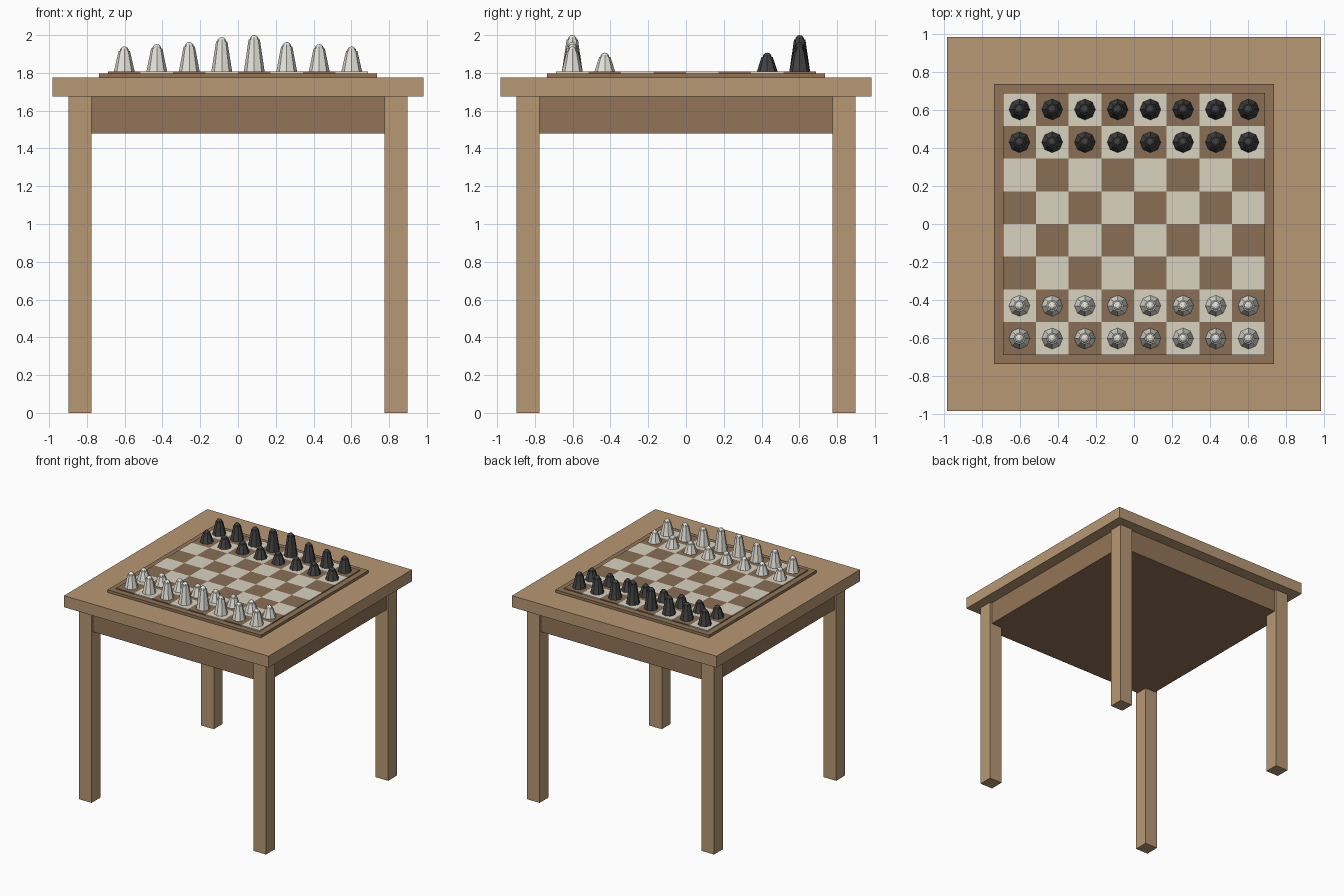
import bpy, bmesh
from mathutils import Matrix

if "Cube" in bpy.data.objects:
    bpy.data.objects.remove(bpy.data.objects["Cube"])


def material(name, rgb):
    m = bpy.data.materials.new(name)
    m.diffuse_color = [((c / 255 + 0.055) / 1.055) ** 2.4 for c in rgb] + [1]
    m.use_nodes = True
    m.node_tree.nodes["Principled BSDF"].inputs["Base Color"].default_value = m.diffuse_color
    return m


wood = material("wood", (184, 152, 117))
dark_wood = material("dark_wood", (146, 116, 88))
light_square = material("light_square", (218, 210, 192))
dark_square = material("dark_square", (138, 111, 86))
ivory = material("ivory", (230, 228, 220))
ebony = material("ebony", (66, 66, 68))


def finish(name, bm, mats, loc=(0, 0, 0)):
    me = bpy.data.meshes.new(name)
    bm.to_mesh(me)
    bm.free()
    for m in mats:
        me.materials.append(m)
    ob = bpy.data.objects.new(name, me)
    ob.location = loc
    bpy.context.collection.objects.link(ob)
    return ob


def box(name, cx, cy, half, z0, z1, mat):
    bm = bmesh.new()
    size = Matrix.Diagonal((2 * half, 2 * half, z1 - z0, 1))
    bmesh.ops.create_cube(bm, size=1, matrix=size)
    return finish(name, bm, [mat], (cx, cy, (z0 + z1) / 2))


# Table
box("table_top", 0, 0, 0.982, 1.675, 1.775, wood)
box("apron", 0, 0, 0.88, 1.478, 1.675, dark_wood)
for sx, side in ((-1, "left"), (1, "right")):
    for sy, end in ((-1, "front"), (1, "back")):
        box(f"{end}_{side}_leg", sx * 0.837, sy * 0.837, 0.061, 0, 1.675, wood)

# Board frame
BOARD_Z = 1.807
SQ = 0.172
box("board_frame", 0, 0, 0.737, 1.775, 1.798, dark_wood)

# Checkered playing field: gridded slab with alternating materials
bm = bmesh.new()
bmesh.ops.create_grid(bm, x_segments=8, y_segments=8, size=4 * SQ)
tops = bm.faces[:]
for f in tops:
    c = f.calc_center_median()
    f.material_index = (int(c.x / SQ + 4) + int(c.y / SQ + 4)) % 2
ext = bmesh.ops.extrude_face_region(bm, geom=tops, use_keep_orig=True)
for v in (g for g in ext["geom"] if isinstance(g, bmesh.types.BMVert)):
    v.co.z += BOARD_Z - 1.798
bmesh.ops.recalc_face_normals(bm, faces=bm.faces)
# rim faces take the colour of the square they border
for f in bm.faces:
    if abs(f.normal.z) < 0.5:
        c = f.calc_center_median() - f.normal * SQ / 2
        f.material_index = (int(c.x / SQ + 4) + int(c.y / SQ + 4)) % 2
finish("playing_field", bm, [dark_square, light_square], (0, 0, 1.798))


# Chess pieces: eight-sided tapered body with a small ball on top
def piece(name, x, y, top, mat):
    ball = 0.024
    h = top - ball - BOARD_Z
    bm = bmesh.new()
    bmesh.ops.create_cone(bm, cap_ends=True, segments=8, radius1=0.055,
                          radius2=0.03, depth=h,
                          matrix=Matrix.Translation((0, 0, h / 2)))
    bmesh.ops.create_uvsphere(bm, u_segments=8, v_segments=6, radius=ball,
                              matrix=Matrix.Translation((0, 0, h)))
    finish(name, bm, [mat], (x, y, BOARD_Z))


ranks = [("rook", 1.94), ("knight", 1.952), ("bishop", 1.963), ("queen", 1.99),
         ("king", 2.0), ("bishop", 1.963), ("knight", 1.952), ("rook", 1.94)]
for colour, s, mat in (("white", -1, ivory), ("black", 1, ebony)):
    for i, (kind, top) in enumerate(ranks):
        x = (i - 3.5) * SQ
        piece(f"{colour}_{kind}_{i + 1}", x, s * 3.5 * SQ, top, mat)
        piece(f"{colour}_pawn_{i + 1}", x, s * 2.5 * SQ, 1.907, mat)
